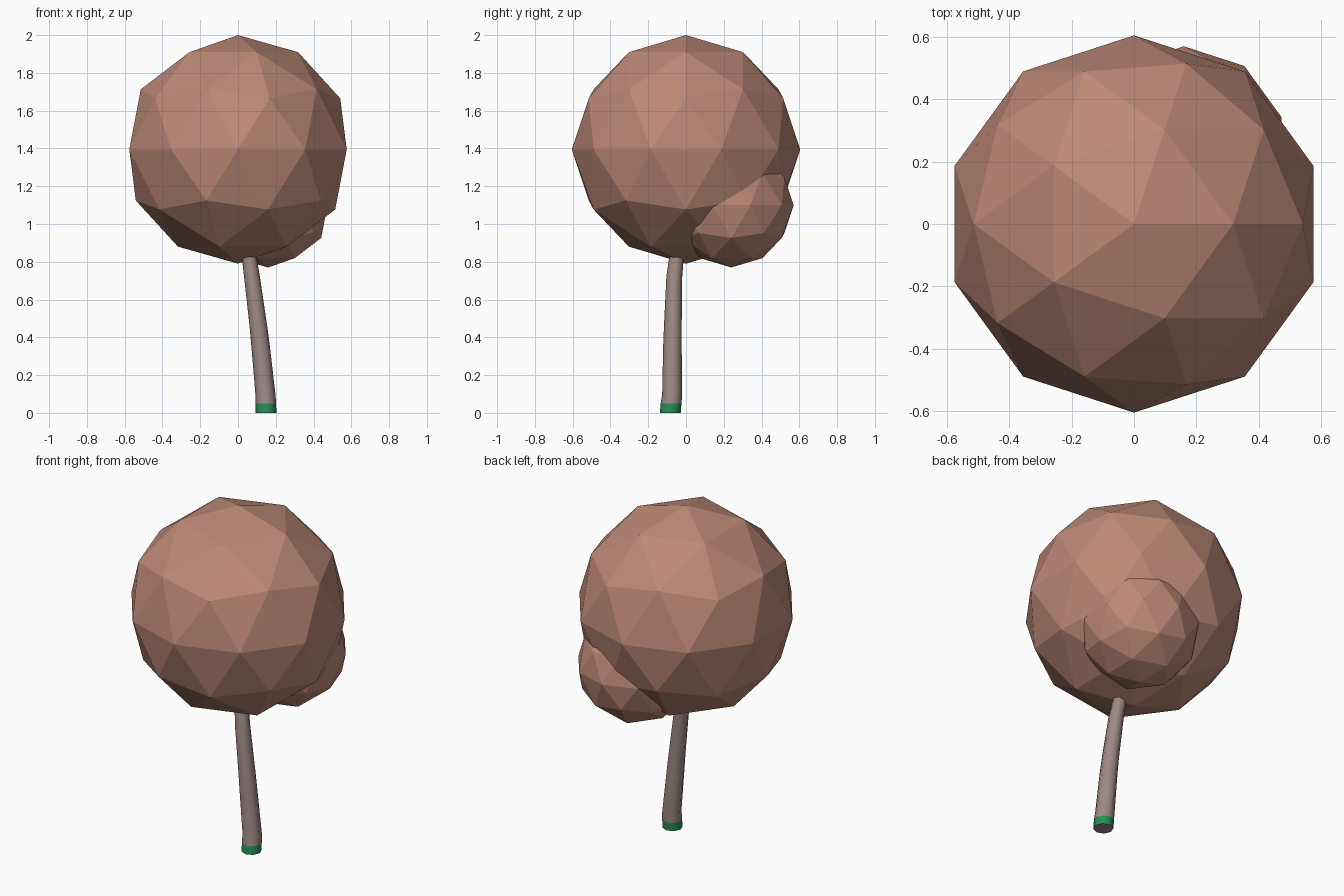
import bpy, bmesh, math
from mathutils import Vector

if "Cube" in bpy.data.objects:
    bpy.data.objects.remove(bpy.data.objects["Cube"])


def material(name, rgb):
    m = bpy.data.materials.new(name)
    m.diffuse_color = (*rgb, 1)
    m.use_nodes = True
    m.node_tree.nodes["Principled BSDF"].inputs["Base Color"].default_value = m.diffuse_color
    return m


leaf = material("leaf", (0.50, 0.25, 0.18))
bark = material("bark", (0.34, 0.25, 0.23))
moss = material("moss", (0.02, 0.27, 0.09))


def foliage(name, center, radius):
    bpy.ops.mesh.primitive_ico_sphere_add(subdivisions=2, radius=radius, location=center)
    ob = bpy.context.object
    ob.name = name
    ob.data.materials.append(leaf)


# Faceted canopy and the smaller clump behind it
foliage("canopy", (0, 0, 1.395), 0.605)
foliage("small_clump", (0.16, 0.24, 1.10), 0.33)

# Leaning trunk: rings of x, y, z, radius; top ends inside the canopy
SIDES = 8
rings = [
    (0.148, -0.083, 0.00, 0.055),
    (0.147, -0.079, 0.05, 0.055),
    (0.145, -0.073, 0.10, 0.053),
    (0.120, -0.072, 0.35, 0.049),
    (0.109, -0.070, 0.45, 0.047),
    (0.074, -0.062, 0.72, 0.042),
    (0.060, -0.051, 0.82, 0.039),
    (0.045, -0.030, 0.95, 0.036),
]
bm = bmesh.new()
loops = []
for x, y, z, r in rings:
    loops.append([bm.verts.new((x + r * math.cos(a), y + r * math.sin(a), z))
                  for a in (2 * math.pi * i / SIDES for i in range(SIDES))])
for k, (lo, hi) in enumerate(zip(loops, loops[1:])):
    for i in range(SIDES):
        j = (i + 1) % SIDES
        f = bm.faces.new((lo[i], lo[j], hi[j], hi[i]))
        f.material_index = 1 if k == 0 else 0   # mossy foot
bm.faces.new(loops[0][::-1])
bm.faces.new(loops[-1])
mesh = bpy.data.meshes.new("trunk")
bm.to_mesh(mesh)
bm.free()
mesh.materials.append(bark)
mesh.materials.append(moss)
trunk = bpy.data.objects.new("trunk", mesh)
bpy.context.collection.objects.link(trunk)
bpy.ops.object.select_all(action='DESELECT')
trunk.select_set(True)
bpy.context.view_layer.objects.active = trunk
bpy.ops.object.shade_smooth_by_angle(angle=math.radians(50))
